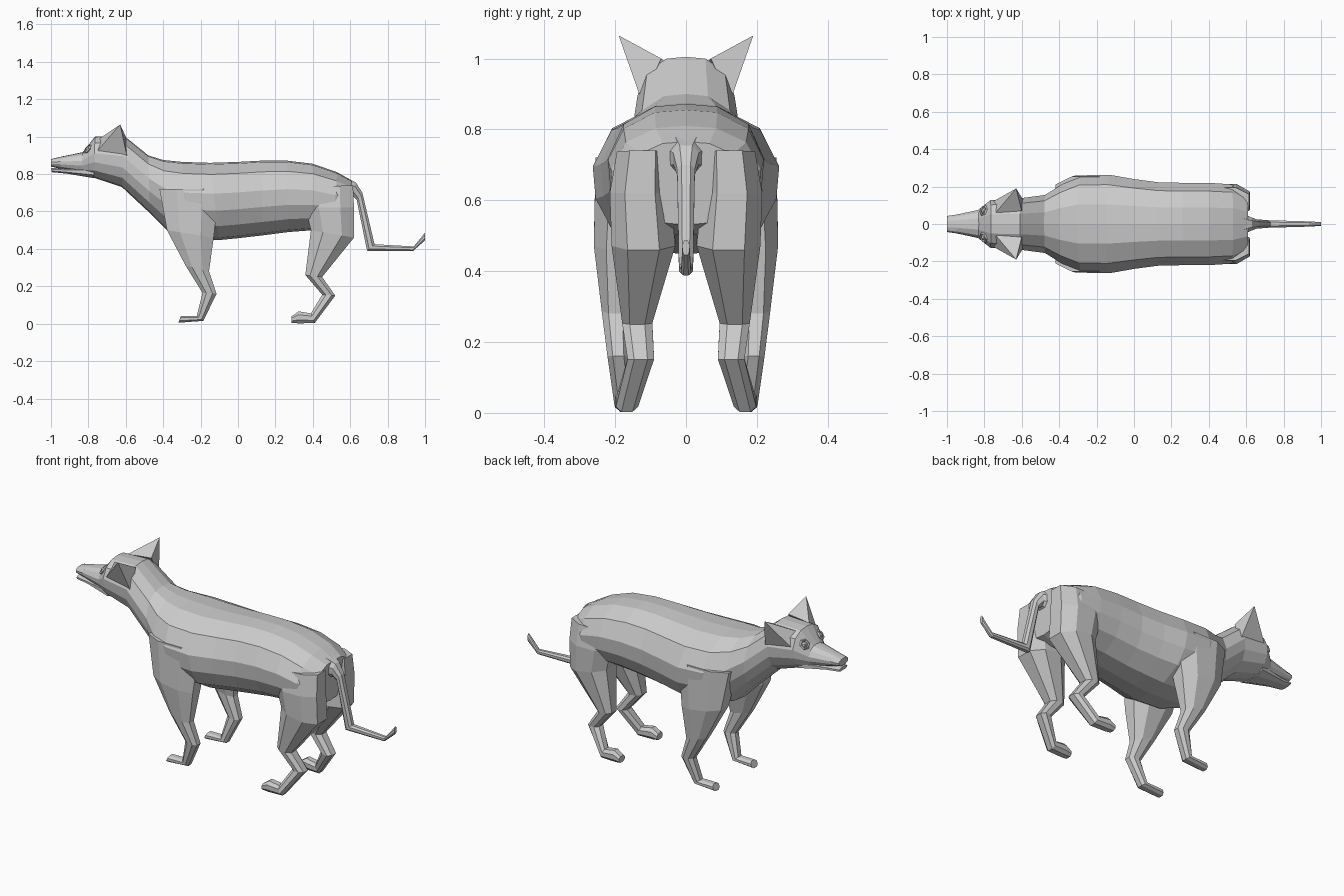
import bpy, bmesh
from mathutils import Vector

if "Cube" in bpy.data.objects:
    bpy.data.objects.remove(bpy.data.objects["Cube"])

# Half cross-sections as (sideways fraction, fraction from point A to point B)
TORSO = [(0, 0), (.4, .02), (.8, .15), (1, .4), (.97, .62), (.8, .82), (.42, .97), (0, 1)]
LIMB = [(.5, 0), (1, .28), (1, .72), (.5, 1)]


def finish(name, bm, mirror=False):
    bmesh.ops.recalc_face_normals(bm, faces=bm.faces)
    mesh = bpy.data.meshes.new(name)
    bm.to_mesh(mesh)
    bm.free()
    obj = bpy.data.objects.new(name, mesh)
    bpy.context.collection.objects.link(obj)
    if mirror:
        mod = obj.modifiers.new("mirror", 'MIRROR')
        mod.use_axis = (False, True, False)
        mod.use_mirror_merge = False
    return obj


def loft(name, sections, half, mirror=False):
    """Sections: (ax, az, bx, bz, y_inner, y_outer); rings span A to B."""
    bm = bmesh.new()
    prof = half + [(-s, t) for s, t in reversed(half) if s > 0]
    rings = []
    for ax, az, bx, bz, yi, yo in sections:
        yc, hw = (yi + yo) / 2, (yo - yi) / 2
        rings.append([bm.verts.new((ax + (bx - ax) * t, yc + hw * s, az + (bz - az) * t))
                      for s, t in prof])
    n = len(prof)
    for r0, r1 in zip(rings, rings[1:]):
        for i in range(n):
            j = (i + 1) % n
            bm.faces.new((r0[i], r0[j], r1[j], r1[i]))
    bm.faces.new(rings[0])
    bm.faces.new(rings[-1])
    return finish(name, bm, mirror)


def centred(rows):
    return [(ax, az, bx, bz, -w, w) for ax, az, bx, bz, w in rows]


# Muzzle, head, neck and torso in one skin
loft("body", centred([
    (-1.0, .88, -1.0, .84, .043),
    (-.95, .892, -.95, .828, .05),
    (-.83, .917, -.84, .80, .075),
    (-.765, 1.0, -.77, .78, .128),
    (-.61, 1.005, -.62, .73, .137),
    (-.48, .90, -.47, .59, .155),
    (-.40, .875, -.37, .49, .21),
    (-.30, .865, -.26, .455, .26),
    (-.15, .86, -.10, .447, .263),
    (.0, .865, .0, .457, .24),
    (.13, .872, .13, .472, .223),
    (.26, .872, .27, .49, .22),
    (.40, .855, .40, .50, .22),
    (.53, .81, .51, .50, .212),
    (.61, .765, .59, .53, .165)]), TORSO)

# Lower jaw
loft("lower_jaw", centred([
    (-1.0, .832, -.995, .81, .038),
    (-.93, .83, -.92, .803, .046),
    (-.77, .84, -.77, .778, .085)]), LIMB)

# Front legs, shoulder to toe
loft("front_legs", [
    (-.42, .72, -.10, .72, .08, .255),
    (-.38, .50, -.13, .46, .12, .26),
    (-.28, .31, -.155, .28, .16, .238),
    (-.19, .165, -.115, .16, .16, .222),
    (-.22, .042, -.185, .015, .145, .202),
    (-.305, .042, -.32, .005, .145, .2)], LIMB, True)

# Hind legs, hip to toe
loft("hind_legs", [
    (.36, .73, .615, .74, .05, .195),
    (.36, .62, .62, .62, .045, .215),
    (.39, .50, .62, .46, .03, .21),
    (.36, .26, .45, .25, .095, .18),
    (.45, .155, .52, .15, .09, .165),
    (.39, .055, .41, .003, .135, .198),
    (.325, .066, .32, .002, .14, .2),
    (.287, .04, .287, .005, .145, .198)], LIMB, True)

# Tail hanging down and kinking backwards
loft("tail", centred([
    (.58, .78, .57, .66, .06),
    (.63, .755, .615, .68, .036),
    (.665, .70, .635, .66, .025),
    (.73, .425, .69, .39, .02),
    (.94, .413, .935, .388, .014),
    (1.0, .487, 1.0, .445, .01)]), LIMB)

# Pointed ears
bm = bmesh.new()
tip = bm.verts.new((-.63, .19, 1.065))
base = [bm.verts.new(p) for p in [(-.74, .06, .99), (-.60, .07, 1.0),
                                  (-.59, .125, .88), (-.755, .12, .92)]]
for i in range(4):
    bm.faces.new((base[i], base[(i + 1) % 4], tip))
bm.faces.new(base)
finish("ears", bm, True)

# Eyeballs
bm = bmesh.new()
bmesh.ops.create_icosphere(bm, subdivisions=1, radius=.02)
bmesh.ops.translate(bm, verts=bm.verts, vec=(-.80, .07, .93))
finish("eyes", bm, True)

# Six-sided eyelid rims facing forward, up and outward
bpy.ops.mesh.primitive_torus_add(major_segments=6, minor_segments=4,
                                 major_radius=.024, minor_radius=.007)
rim = bpy.context.object
rim.name = "eyelids"
turn = Vector((-.75, .3, .6)).to_track_quat('Z', 'Y').to_matrix().to_4x4()
rim.data.transform(turn)
for v in rim.data.vertices:
    v.co += Vector((-.804, .072, .934))
mod = rim.modifiers.new("mirror", 'MIRROR')
mod.use_axis = (False, True, False)
